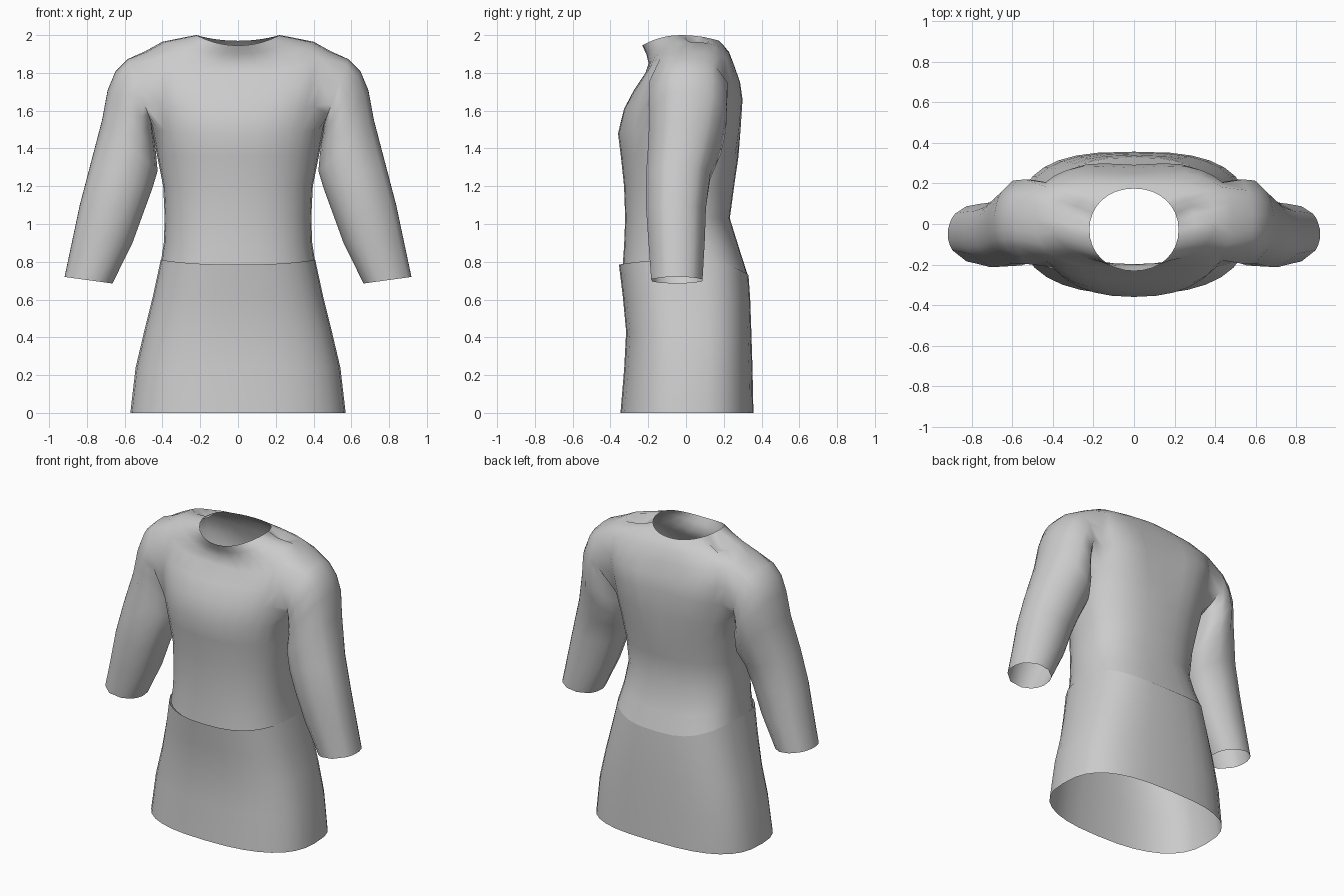
import bpy, bmesh, math

cube = bpy.data.objects.get("Cube")
if cube:
    bpy.data.objects.remove(cube)

# One plain cloth colour
cloth = bpy.data.materials.new("grey_cloth")
cloth.use_nodes = True
cloth.diffuse_color = (0.6, 0.6, 0.6, 1)
cloth.node_tree.nodes["Principled BSDF"].inputs["Base Color"].default_value = (0.6, 0.6, 0.6, 1)

SEG = 32


def power(v, n):
    return math.copysign(abs(v) ** (2 / n), v)


def ring(bm, zf, zs, zb, half, front, back, nf=2.3, nb=2.5, groove=0.0):
    """Rounded-box loop whose front, side and back heights may differ."""
    verts = []
    mid = (front + back) / 2
    for i in range(SEG):
        a = 2 * math.pi * i / SEG
        c, s = math.cos(a), math.sin(a)
        n = nb if s > 0 else nf
        end, z_end = (back, zb) if s > 0 else (front, zf)
        y = mid + abs(end - mid) * power(s, n)
        if s > 0:
            y -= groove * max(0, 1 - abs(c) * 3)
        verts.append(bm.verts.new((half * power(c, n), y, zs + (z_end - zs) * s * s)))
    return verts


def loft(bm, loops):
    for low, high in zip(loops, loops[1:]):
        n = len(low)
        for i in range(n):
            j = (i + 1) % n
            bm.faces.new((low[i], low[j], high[j], high[i]))


def finish(bm, name, angle):
    bmesh.ops.recalc_face_normals(bm, faces=bm.faces)
    mesh = bpy.data.meshes.new(name)
    bm.to_mesh(mesh)
    bm.free()
    mesh.materials.append(cloth)
    obj = bpy.data.objects.new(name, mesh)
    bpy.context.collection.objects.link(obj)
    bpy.ops.object.select_all(action='DESELECT')
    obj.select_set(True)
    bpy.context.view_layer.objects.active = obj
    bpy.ops.object.shade_smooth_by_angle(angle=math.radians(angle))


# Bodice: front/side/back heights, half width, front and back depth
bm = bmesh.new()
body = [ring(bm, *r) for r in (
    (0.77, 0.80, 0.72, 0.408, -0.336, 0.330, 2.5, 2.8),
    (0.88, 0.90, 0.85, 0.393, -0.328, 0.288, 2.4, 2.6),
    (1.03, 1.03, 1.03, 0.388, -0.322, 0.232),
    (1.20, 1.20, 1.20, 0.396, -0.328, 0.255),
    (1.36, 1.36, 1.36, 0.428, -0.345, 0.278),
    (1.48, 1.50, 1.50, 0.455, -0.360, 0.300, 2.3, 2.6, 0.015),
    (1.61, 1.63, 1.66, 0.470, -0.328, 0.312, 2.6, 2.8, 0.02),
    (1.71, 1.77, 1.75, 0.495, -0.275, 0.298, 2.9, 3.0, 0.02),
    (1.80, 1.915, 1.84, 0.490, -0.215, 0.262, 2.9, 2.9, 0.012),
    (1.85, 1.965, 1.91, 0.400, -0.198, 0.228),
    (1.90, 1.985, 1.95, 0.300, -0.210, 0.195),
    (1.945, 2.0, 1.97, 0.220, -0.232, 0.175, 2.1, 2.1))]
loft(bm, body)

# Small pinched folds beside the neck
for i in (1, 2, SEG // 2 - 1, SEG // 2 - 2):
    body[-2][i].co.z -= 0.05

# Armholes with sleeves grown out of their edges
sleeve_loops = (  # outer x z, inner x z, front y, back y
    (0.585, 1.875, 0.456, 1.53, -0.205, 0.228),
    (0.650, 1.810, 0.446, 1.46, -0.205, 0.225),
    (0.692, 1.710, 0.434, 1.38, -0.203, 0.222),
    (0.722, 1.550, 0.425, 1.28, -0.206, 0.195),
    (0.785, 1.310, 0.452, 1.19, -0.218, 0.135),
    (0.840, 1.100, 0.496, 1.07, -0.218, 0.112),
    (0.880, 0.910, 0.558, 0.90, -0.205, 0.105),
    (0.920, 0.720, 0.664, 0.685, -0.190, 0.093))
low, high, span = 5, 8, 3
for side in (1, -1):
    mid = 0 if side > 0 else SEG // 2
    cols = [(mid + k) % SEG for k in range(-span, span + 1)]
    patch = {body[r][c] for r in range(low, high + 1) for c in cols}
    hole = [f for f in bm.faces if all(v in patch for v in f.verts)]
    edge = ([body[low][c] for c in cols]
            + [body[r][cols[-1]] for r in range(low + 1, high)]
            + [body[high][c] for c in reversed(cols)]
            + [body[r][cols[0]] for r in range(high - 1, low, -1)])
    bmesh.ops.delete(bm, geom=hole, context='FACES')
    ys, zs = [v.co.y for v in edge], [v.co.z for v in edge]
    yc, zc = (min(ys) + max(ys)) / 2, (min(zs) + max(zs)) / 2
    hy, hz = max(ys) - yc, max(zs) - zc
    angles = [math.atan2((v.co.z - zc) / hz, (v.co.y - yc) / hy) for v in edge]
    loops = [edge]
    for ox, oz, ix, iz, front, back in sleeve_loops:
        loop = []
        for a in angles:
            t = (1 + math.sin(a)) / 2
            loop.append(bm.verts.new((side * (ix + (ox - ix) * t),
                                      (front + back) / 2 + (back - front) / 2 * math.cos(a),
                                      iz + (oz - iz) * t)))
        loops.append(loop)
    loft(bm, loops)
finish(bm, "bodice_and_sleeves", 60)

# Flared skirt, open at the hem
bm = bmesh.new()
loft(bm, [ring(bm, *r, 2.5, 2.8) for r in (
    (0.0, 0.0, 0.0, 0.570, -0.347, 0.357),
    (0.24, 0.24, 0.24, 0.542, -0.327, 0.352),
    (0.43, 0.43, 0.43, 0.497, -0.317, 0.346),
    (0.62, 0.62, 0.60, 0.450, -0.335, 0.340),
    (0.785, 0.81, 0.73, 0.409, -0.355, 0.331))])
finish(bm, "skirt", 60)
